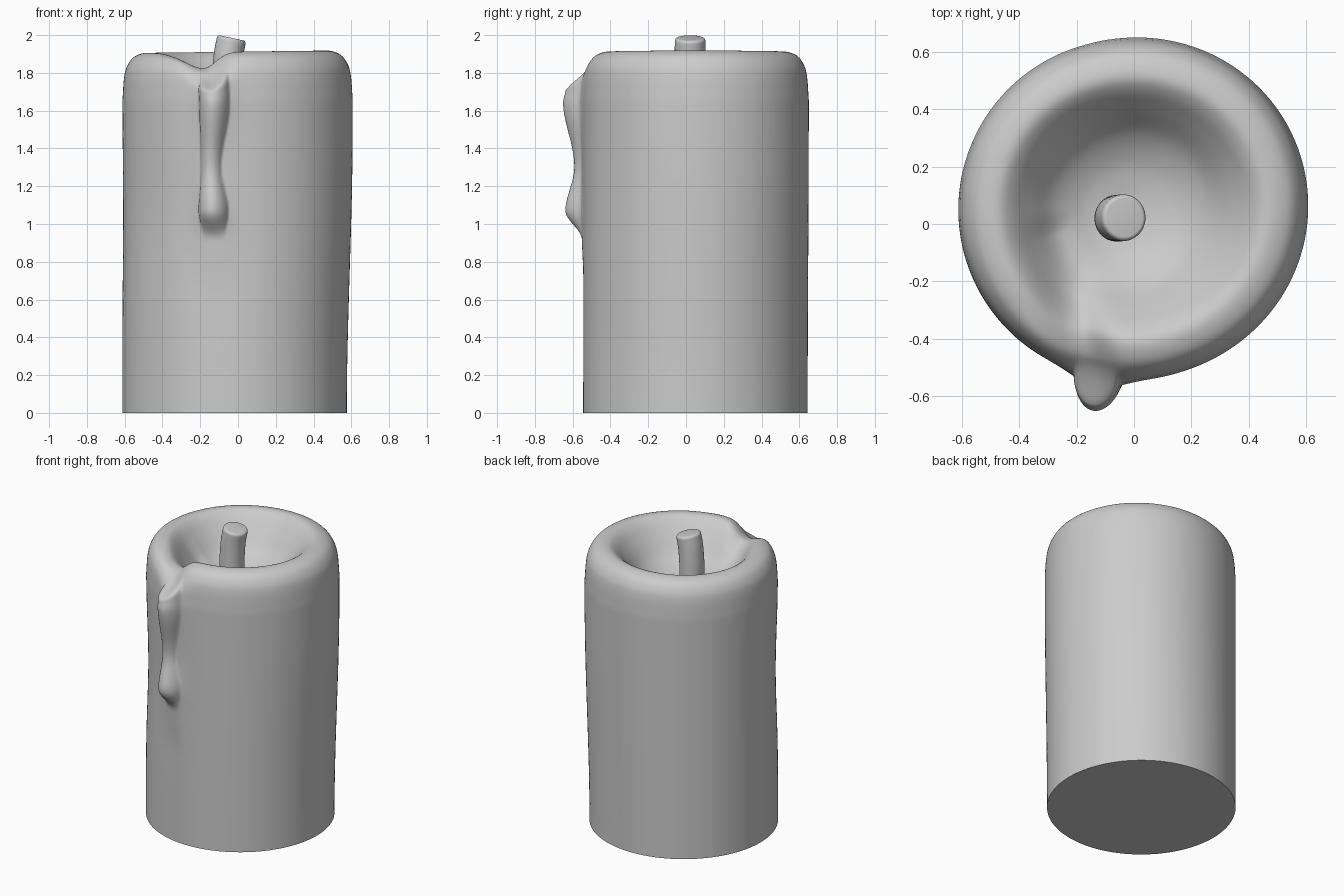
import bpy, bmesh, math
from mathutils import Vector, Matrix

cube = bpy.data.objects.get("Cube")
if cube:
    bpy.data.objects.remove(cube, do_unlink=True)

grey = bpy.data.materials.new("wax grey")
grey.use_nodes = True
COLOUR = (0.6, 0.6, 0.6, 1)
grey.diffuse_color = COLOUR
grey.node_tree.nodes["Principled BSDF"].inputs["Base Color"].default_value = COLOUR


def smooth(t):
    t = min(1, max(0, t))
    return t * t * (3 - 2 * t)


def table(z, rows):
    """Eased lookup in rows of (z, value, value...)."""
    if z <= rows[0][0]:
        return rows[0][1:]
    for a, b in zip(rows, rows[1:]):
        if z <= b[0]:
            t = smooth((z - a[0]) / (b[0] - a[0]))
            return [p + (q - p) * t for p, q in zip(a[1:], b[1:])]
    return rows[-1][1:]


def spline(points, steps):
    """Catmull-Rom curve through the points."""
    pts = [Vector(p) for p in points]
    pts = [2 * pts[0] - pts[1]] + pts + [2 * pts[-1] - pts[-2]]
    out = []
    for a, b, c, d in zip(pts, pts[1:], pts[2:], pts[3:]):
        for i in range(steps):
            t = i / steps
            out.append(0.5 * (2 * b + (c - a) * t + (2 * a - 5 * b + 4 * c - d) * t * t
                              + (3 * b - a - 3 * c + d) * t ** 3))
    return out + [pts[-2]]


def skin(name, rings):
    """Closed tube through a list of equal rings."""
    bm = bmesh.new()
    loops = [[bm.verts.new(p) for p in ring] for ring in rings]
    n = len(loops[0])
    for lo, hi in zip(loops, loops[1:]):
        for i in range(n):
            j = (i + 1) % n
            bm.faces.new((lo[i], lo[j], hi[j], hi[i]))
    bm.faces.new(loops[0][::-1])
    bm.faces.new(loops[-1])
    mesh = bpy.data.meshes.new(name)
    bm.to_mesh(mesh)
    bm.free()
    obj = bpy.data.objects.new(name, mesh)
    bpy.context.collection.objects.link(obj)
    mesh.materials.append(grey)
    bpy.ops.object.select_all(action='DESELECT')
    obj.select_set(True)
    bpy.context.view_layer.objects.active = obj
    bpy.ops.object.shade_smooth_by_angle(angle=math.radians(65))
    return obj


# Candle body: lathe profile with lean, pouring notch and running drip
RADIUS, CX, CY = 0.594, -0.018, 0.05
DRIP_ANGLE = math.radians(-101)
# Drip: height, bulge, half width, centre x
DRIP = [(0.92, 0, 0.055, -0.125), (1.07, 0.092, 0.078, -0.128), (1.3, 0.05, 0.052, -0.14),
        (1.64, 0.098, 0.078, -0.122), (1.76, 0.09, 0.078, -0.125), (1.88, 0.0, 0.07, -0.13)]
FILLET = [(0.6, 0), (1.0, 0.022), (1.4, 0.014), (1.75, 0.022), (1.9, 0)]


def body_point(angle, rho, z):
    r = RADIUS * rho
    edge = smooth((rho - 0.75) / 0.2)
    x0 = CX + r * math.cos(angle)
    front = smooth(-math.sin(angle) * 3)
    # Swelling on the left side and slight hollow on the front right
    r += 0.033 * smooth(z / 1.5) * max(0, math.cos(angle - 0.3)) ** 1.5 * rho
    hollow = max(0, math.cos(angle + math.radians(135))) ** 4
    r -= 0.016 * hollow * math.exp(-((z - 1.05) / 0.4) ** 2) * edge
    # Drip
    bulge, width, centre = table(z, DRIP)
    u = (x0 - centre) / width
    if abs(u) < 1:
        r += bulge * 0.85 * (1 - u * u) ** 0.75 * edge * front
    r += (table(z, FILLET)[0] + 0.15 * bulge) * math.exp(-((x0 - centre) / 0.1) ** 2) * edge * front
    x, y = CX + r * math.cos(angle), CY + r * math.sin(angle)
    # Pouring notch curving into the bowl
    channel = -0.15 - 0.06 * smooth((y + 0.55) / 0.3)
    spread = 0.12 if x < channel else 0.085
    depth = 0.085 * math.exp(-((x - channel) / spread) ** 2) * front
    depth *= smooth((z - 1.6) / 0.25) if rho > 0.78 else smooth((rho - 0.3) / 0.4)
    z += 0.006 * math.cos(angle) * smooth((z - 1.5) / 0.4) - depth
    return x, y, z


wall = [(1, 1.66 * i / 70) for i in range(70)]
rim = spline([(1, 1.66), (0.985, 1.78), (0.955, 1.845), (0.89, 1.893), (0.78, 1.912),
              (0.69, 1.885), (0.58, 1.81), (0.44, 1.71), (0.28, 1.65), (0.12, 1.625),
              (0.01, 1.62)], 6)
SEGMENTS = 220
angles = []
for i in range(SEGMENTS):
    t = 2 * math.pi * i / SEGMENTS - math.pi
    angles.append(DRIP_ANGLE + t - 0.6 * math.sin(t))
skin("candle_body", [[body_point(a, p[0], p[1]) for a in angles] for p in wall + rim])

# Wick: bent round stub with a softened, tilted tip
path = spline([(-0.045, 0.02, 1.55), (-0.06, 0.02, 1.72), (-0.052, 0.021, 1.88),
               (-0.033, 0.022, 1.985)], 8)
rings = []


def wick_ring(centre, radius, tilt):
    turn = Matrix.Rotation(tilt, 3, 'Y')
    return [centre + turn @ Vector((radius * math.cos(a), radius * 1.04 * math.sin(a), 0))
            for a in (2 * math.pi * i / 48 for i in range(48))]


for k, p in enumerate(path[:-2]):
    rings.append(wick_ring(p, 0.078, 0.21 * smooth(k / (len(path) - 3))))
tip = path[-1]
axis = Vector((math.sin(0.21), 0, math.cos(0.21)))
for i in range(7):
    a = math.pi / 2 * i / 6
    rings.append(wick_ring(tip + axis * (0.018 * math.sin(a) - 0.018),
                           0.064 + 0.014 * math.cos(a), 0.21))
skin("wick", rings)
